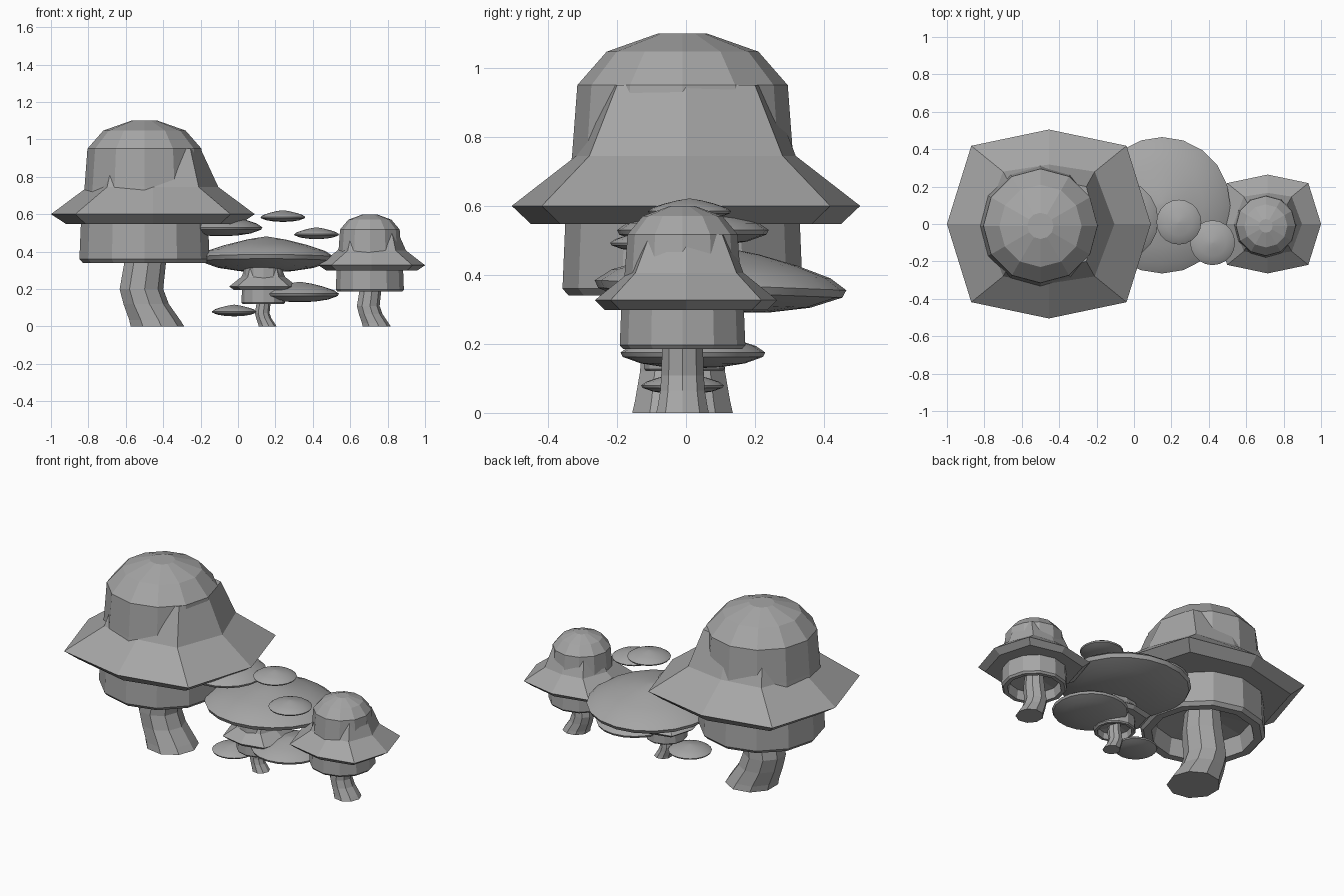
import bpy, bmesh, math
from mathutils import Vector, Matrix

cube = bpy.data.objects.get("Cube")
if cube:
    bpy.data.objects.remove(cube)

clay = bpy.data.materials.new("clay grey")
clay.use_nodes = True
grey = (0.38, 0.38, 0.38, 1)
clay.diffuse_color = grey
clay.node_tree.nodes["Principled BSDF"].inputs["Base Color"].default_value = grey


def loft(name, rings, matrix, smooth=False):
    """Skin a stack of equal rings of points and close both ends."""
    bm = bmesh.new()
    loops = [[bm.verts.new(p) for p in ring] for ring in rings]
    n = len(loops[0])
    for a, b in zip(loops, loops[1:]):
        for i in range(n):
            j = (i + 1) % n
            bm.faces.new((a[i], a[j], b[j], b[i]))
    bm.faces.new(loops[0])
    bm.faces.new(loops[-1])
    bmesh.ops.recalc_face_normals(bm, faces=bm.faces)
    mesh = bpy.data.meshes.new(name)
    bm.to_mesh(mesh)
    bm.free()
    mesh.materials.append(clay)
    obj = bpy.data.objects.new(name, mesh)
    bpy.context.collection.objects.link(obj)
    obj.matrix_world = matrix
    if smooth:
        bpy.ops.object.select_all(action="DESELECT")
        obj.select_set(True)
        bpy.context.view_layer.objects.active = obj
        bpy.ops.object.shade_smooth_by_angle(angle=math.radians(35))
    return obj


def circle(r, z, sides, x=0):
    return [Vector((x + r * math.cos(t), r * math.sin(t), z))
            for t in (math.tau * i / sides for i in range(sides))]


def octagon(rx, ry, dx, dy, z):
    """Ring with separate reach along the axes and the diagonals."""
    return [Vector(p + (z,)) for p in (
        (rx, 0), (dx, dy), (0, ry), (-dx, dy),
        (-rx, 0), (-dx, -dy), (0, -ry), (dx, -dy))]


# Domed body with a hollow underside: radius, height
BODY = [(.07, 1.1), (.22, 1.047), (.305, .95), (.32, .75), (.34, .55),
        (.348, .36), (.33, .34), (.285, .34), (.265, .44), (.1, .47)]
# Flared brim: axis reach x, y, diagonal reach x, y, height
BRIM = [(.255, .24, .2, .2, .95), (.35, .318, .245, .28, .745),
        (.545, .505, .415, .418, .6), (.465, .45, .36, .365, .548),
        (.28, .28, .2, .2, .548)]
# Bent stem: radius, height, sideways shift
STEM = [(.10, .48, .0), (.115, .34, .0), (.12, .2, -.02),
        (.125, .12, .005), (.14, .035, .05), (.148, 0, .065)]


def mushroom(name, x, y, width, height, brim_shift):
    place = Matrix.Translation((x, y, 0)) @ Matrix.Diagonal((width, width, height, 1))
    loft(name + "_body", [circle(r, z, 12) for r, z in BODY], place)
    loft(name + "_brim", [octagon(*ring) for ring in BRIM],
         Matrix.Translation((brim_shift, -y, 0)) @ place)
    loft(name + "_stem", [circle(r, z, 9, s) for r, z, s in STEM], place)


mushroom("large_mushroom", -.5, -.01, 1, 1, .045)
mushroom("medium_mushroom", .705, -.01, .523, .545, .01)
mushroom("small_mushroom", .135, -.005, .335, .355, .0)

# Lens-shaped caps: radius, height for a unit cap
CAP = [(.03, .3), (.3, .255), (.6, .18), (.87, .09), (1, 0),
       (.97, -.06), (.72, -.15), (.4, -.2), (.1, -.215)]


def floating_cap(name, x, y, z, r, tilt=0):
    place = (Matrix.Translation((x, y, z)) @ Matrix.Rotation(tilt, 4, "X")
             @ Matrix.Scale(r, 4))
    loft(name, [circle(a, b, 20) for a, b in CAP], place, smooth=True)


floating_cap("broad_cap", .15, .1, .37, .365, -.04)
floating_cap("upper_left_cap", -.09, .02, .53, .22)
floating_cap("lower_right_cap", .33, .02, .175, .21)
floating_cap("top_cap", .24, .01, .585, .12)
floating_cap("side_cap", .42, -.1, .493, .12)
floating_cap("ground_cap", -.02, -.01, .08, .12)
